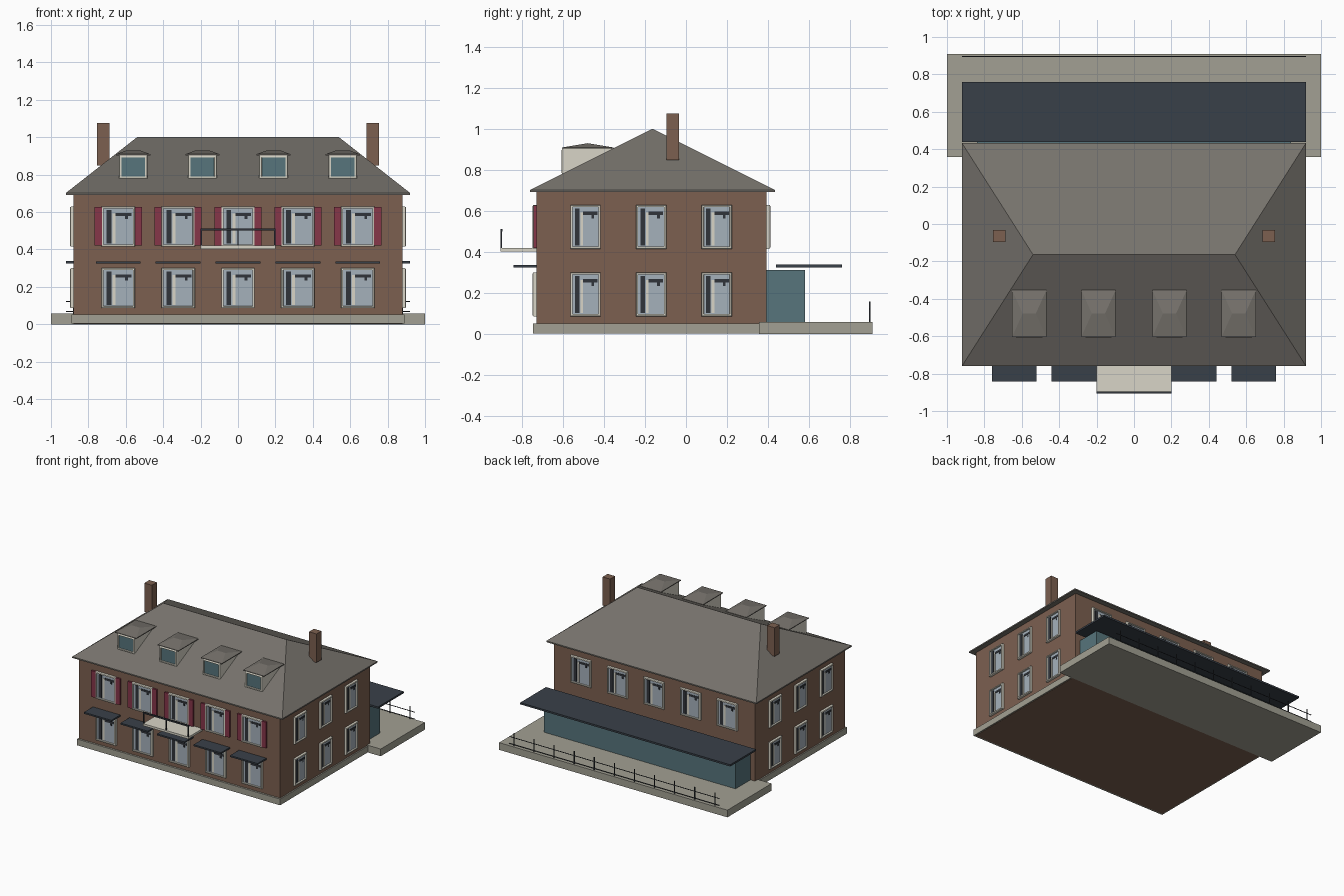
import bpy, bmesh, math
from mathutils import Vector

cube = bpy.data.objects.get("Cube")
if cube:
    bpy.data.objects.remove(cube, do_unlink=True)


def material(name, r, g, b):
    """Flat material from 0-255 display values."""
    lin = [((c / 255 + 0.055) / 1.055) ** 2.4 for c in (r, g, b)] + [1.0]
    m = bpy.data.materials.new(name)
    m.use_nodes = True
    m.diffuse_color = lin
    m.node_tree.nodes["Principled BSDF"].inputs["Base Color"].default_value = lin
    return m


BRICK = material("brick brown", 124, 96, 80)
SLATE = material("roof grey", 118, 114, 108)
CREAM = material("cream trim", 216, 213, 199)
STONE = material("base stone", 162, 160, 147)
MAROON = material("maroon shutter", 134, 54, 73)
TEAL = material("teal glass", 87, 117, 124)
GLASS = material("pale glass", 165, 177, 187)
NAVY = material("awning navy", 57, 64, 73)
IRON = material("dark iron", 48, 52, 58)


def add(name, mesh, loc=(0, 0, 0), turn=0):
    ob = bpy.data.objects.new(name, mesh)
    ob.location = loc
    ob.rotation_euler.z = math.radians(turn)
    bpy.context.collection.objects.link(ob)
    return ob


def finish(name, bm, *mats):
    bmesh.ops.recalc_face_normals(bm, faces=bm.faces)
    me = bpy.data.meshes.new(name)
    bm.to_mesh(me)
    bm.free()
    for m in mats:
        me.materials.append(m)
    return me


def add_box(bm, x, y, z, index=0):
    """Box from three (low, high) ranges."""
    verts = bmesh.ops.create_cube(bm, size=1)["verts"]
    for v in verts:
        v.co = Vector([(a + b) / 2 + c * (b - a) for c, (a, b) in zip(v.co, (x, y, z))])
    for f in {f for v in verts for f in v.link_faces}:
        f.material_index = index
    return verts


def box(name, x, y, z, mat):
    bm = bmesh.new()
    add_box(bm, x, y, z)
    return add(name, finish(name, bm, mat))


def hip_mesh(name, hx, y0, y1, z0, z1, z2, ridge, mat):
    """Hip roof with a thin eave edge and a ridge along x."""
    bm = bmesh.new()
    rings = [[bm.verts.new((sx * hx, y, z)) for sx, y in
              ((-1, y0), (1, y0), (1, y1), (-1, y1))] for z in (z0, z1)]
    low, up = rings
    ym = (y0 + y1) / 2
    left, right = (bm.verts.new((s * ridge, ym, z2)) for s in (-1, 1))
    bm.faces.new(low)
    for i in range(4):
        j = (i + 1) % 4
        bm.faces.new((low[i], low[j], up[j], up[i]))
    bm.faces.new((up[0], up[1], right, left))
    bm.faces.new((up[1], up[2], right))
    bm.faces.new((up[2], up[3], left, right))
    bm.faces.new((up[3], up[0], left))
    return finish(name, bm, mat)


def window_mesh(width, height=0.214):
    """Chamfered frame facing -y with recessed pane and bars behind it."""
    bm = bmesh.new()
    w, h = width / 2, height / 2
    add_box(bm, (-w, w), (-0.018, 0.01), (-h, h))
    front = min(bm.faces, key=lambda f: f.calc_center_median().y)
    bmesh.ops.bevel(bm, geom=list(front.edges), offset=0.006, segments=2,
                    profile=0.5, affect='EDGES')
    front = min(bm.faces, key=lambda f: f.calc_center_median().y)
    bmesh.ops.inset_individual(bm, faces=[front], thickness=0.006)
    bmesh.ops.inset_individual(bm, faces=[front], thickness=0.001, depth=-0.012)
    front.material_index = 1
    # curtain and glazing strips on the pane
    k = width / 0.176
    for u0, u1, v0, v1, index in ((-0.062, -0.036, -0.09, 0.09, 2),
                                  (-0.03, -0.014, -0.09, 0.07, 0),
                                  (-0.014, 0.07, 0.058, 0.074, 2),
                                  (0.035, 0.05, 0.04, 0.058, 2)):
        add_box(bm, (u0 * k, u1 * k), (-0.009, -0.004), (v0, v1), index)
    return finish("window", bm, CREAM, GLASS, IRON)


# House body and ground slabs
box("house_body", (-0.88, 0.88), (-0.73, 0.393), (0.001, 0.692), BRICK)
box("house_base", (-0.89, 0.89), (-0.745, 0.36), (0.003, 0.052), STONE)
box("terrace", (-1, 1), (0.357, 0.91), (0, 0.057), STONE)

# Main roof and chimneys
add("main_roof", hip_mesh("main_roof", 0.92, -0.76, 0.433, 0.692, 0.702, 1.0, 0.54, SLATE))
for side, s in (("right", -1), ("left", 1)):
    xs = sorted((s * 0.688, s * 0.754))
    box("chimney_" + side, xs, (-0.095, -0.033), (0.848, 1.075), BRICK)

# Windows on all four walls
bays = [i * 0.32 for i in (-2, -1, 0, 1, 2)]
wide, narrow = window_mesh(0.178), window_mesh(0.148)
LOW, HIGH = 0.193, 0.522
for x in bays:
    add("front_lower_window", wide, (x, -0.73, LOW))
    add("front_upper_window", wide, (x, -0.73, HIGH))
    add("back_upper_window", wide, (x, 0.393, HIGH), 180)
for y in (-0.49, -0.17, 0.15):
    for z in (LOW, HIGH):
        add("left_side_window", narrow, (0.88, y, z), 90)
        add("right_side_window", narrow, (-0.88, y, z), -90)

# Shutters and small awnings on the front
for x in bays:
    for s in (-1, 1):
        c = x + s * 0.107
        box("shutter", (c - 0.019, c + 0.019), (-0.744, -0.728), (0.42, 0.627), MAROON)
    box("front_awning", (x - 0.12, x + 0.12), (-0.842, -0.728), (0.324, 0.336), NAVY)

# Balcony with railing
box("balcony_slab", (-0.2, 0.2), (-0.905, -0.728), (0.403, 0.42), CREAM)
bm = bmesh.new()
for x in (-0.196, 0, 0.196):
    add_box(bm, (x - 0.004, x + 0.004), (-0.904, -0.896), (0.42, 0.508))
add_box(bm, (-0.2, 0.2), (-0.905, -0.895), (0.5, 0.512))
add("balcony_railing", finish("balcony_railing", bm, IRON))

# Dormers
dormer_roof = hip_mesh("dormer_roof", 0.092, -0.605, -0.353, 0.903, 0.909, 0.93, 0.035, SLATE)
bm = bmesh.new()
add_box(bm, (-0.077, 0.077), (-0.606, -0.36), (0.776, 0.905))
front = min(bm.faces, key=lambda f: f.calc_center_median().y)
bmesh.ops.bevel(bm, geom=list(front.edges), offset=0.008, segments=2,
                profile=0.5, affect='EDGES')
front = min(bm.faces, key=lambda f: f.calc_center_median().y)
bmesh.ops.inset_individual(bm, faces=[front], thickness=0.008)
bmesh.ops.inset_individual(bm, faces=[front], thickness=0.001, depth=-0.008)
front.material_index = 1
dormer_body = finish("dormer_body", bm, CREAM, TEAL)
for x in (-0.56, -0.19, 0.19, 0.56):
    add("dormer_body", dormer_body, (x, 0, 0))
    add("dormer_roof", dormer_roof, (x, 0, 0))

# Glazed rear room and its long awning
box("rear_glass_room", (-0.84, 0.84), (0.385, 0.58), (0.05, 0.312), TEAL)
box("rear_awning", (-0.92, 0.92), (0.438, 0.76), (0.324, 0.338), NAVY)

# Terrace railing
bm = bmesh.new()
for i in range(11):
    x = -0.88 + i * 0.176
    add_box(bm, (x - 0.003, x + 0.003), (0.893, 0.899), (0.055, 0.157))
for z in (0.068, 0.122):
    add_box(bm, (-0.92, 0.92), (0.894, 0.898), (z - 0.002, z + 0.002))
add("terrace_railing", finish("terrace_railing", bm, IRON))
